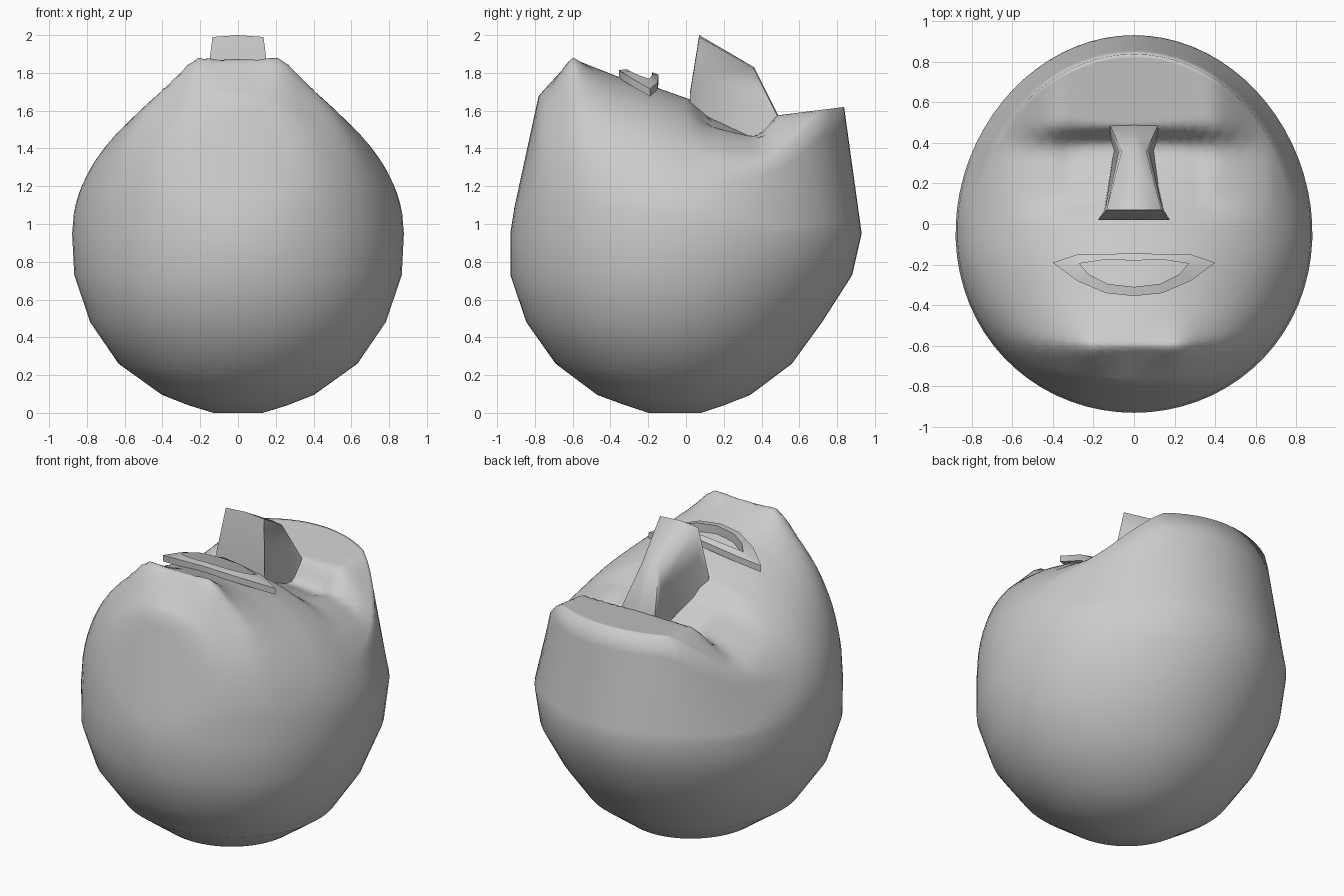
import bpy
from math import sin, cos, pi, sqrt, exp, radians

if "Cube" in bpy.data.objects:
    bpy.data.objects.remove(bpy.data.objects["Cube"])

def lerp_table(tab, y):
    for (a, za), (b, zb) in zip(tab, tab[1:]):
        if y <= b:
            return za + (zb - za) * max(0, (y - a) / (b - a))
    return tab[-1][1]

def step(a, b, v):
    return min(1, max(0, (v - a) / (b - a)))

def make(name, verts, faces, angle):
    me = bpy.data.meshes.new(name)
    me.from_pydata(verts, [], faces)
    me.update()
    ob = bpy.data.objects.new(name, me)
    bpy.context.collection.objects.link(ob)
    bpy.ops.object.select_all(action='DESELECT')
    ob.select_set(True)
    bpy.context.view_layer.objects.active = ob
    bpy.ops.object.mode_set(mode='EDIT')
    bpy.ops.mesh.select_all(action='SELECT')
    bpy.ops.mesh.normals_make_consistent(inside=False)
    bpy.ops.object.mode_set(mode='OBJECT')
    bpy.ops.object.shade_smooth_by_angle(angle=radians(angle))
    return ob

def loft(rings):
    n = len(rings[0])
    verts = [v for r in rings for v in r]
    faces = [(i*n + j, i*n + (j+1) % n, (i+1)*n + (j+1) % n, (i+1)*n + j)
             for i in range(len(rings) - 1) for j in range(n)]
    faces += [tuple(range(n)), tuple(range(len(verts) - n, len(verts)))]
    return verts, faces

# Head lying on its back: the face is a height field over an oval outline
RX, RY, RIM = .878, .93, .95
face = [(-.93, .95), (-.91, 1.08), (-.78, 1.68), (-.6, 1.875), (-.36, 1.78),
        (-.15, 1.72), (.02, 1.66), (.48, 1.575), (.84, 1.62), (.93, .95)]
socket = [(.02, 0), (.12, .07), (.35, .14), (.40, .13), (.48, .0)]

def face_z(x, y, r):
    ax = abs(x)
    if r > .999:
        return RIM
    w = RX * sqrt(1 - (y / RY) ** 2)
    dome = RIM + (lerp_table(face, y) - RIM) * sqrt(max(0, 1 - (ax / w) ** 2))
    # squared chin
    dome += .055 * exp(-((ax - .22) / .09) ** 2 - ((y + .62) / .1) ** 2)
    # flat forehead ending in a steep wall
    k = min(1, .9 / max(r, .01))
    flat = lerp_table(face, y * k) - 1.1 * max(0, ax * k - .4) ** 1.2
    wall = RIM + (flat - RIM) * step(1, .9, r)
    b = step(.1, .46, y)
    return dome * (1 - b) + wall * b - lerp_table(socket, y) * step(.68, .32, ax)

N = 72
def oval(y0, y1, hx, zf):
    ring = []
    for k in range(N):
        a = 2 * pi * k / N
        y = (y0 + y1) / 2 + (y1 - y0) / 2 * sin(a)
        x = hx * cos(a)
        ring.append((x * (1 - .05 * y), y, zf(x, y)))
    return ring

rings = [oval(-RY * r, RY * r, RX * r, lambda x, y, r=r: face_z(x, y, r))
         for r in [i * .02 + .02 for i in range(45)] + [.92, .94, .96, .978, .99, 1]]
# skull below the rim: z, front y, back y, half width
skull = [(.73, -.93, .88, .866), (.48, -.845, .72, .78), (.26, -.69, .56, .63),
         (.095, -.47, .34, .40), (.04, -.32, .2, .26), (0, -.2, .08, .13)]
rings += [oval(y0, y1, hx, lambda x, y, z=z: z) for z, y0, y1, hx in skull]
make("head", *loft(rings), 100)

# Nose: y, ridge half width, ridge height, base half width
nose = [(.49, .12, 1.57, .14), (.36, .06, 1.83, .10), (.07, .135, 2.0, .15), (.02, .175, 1.69, .18)]
rings = [[(-b, y, 1.42), (-(w * .6 + b * .4), y, z * .65 + 1.42 * .35), (-w, y, z - .01), (0, y, z),
          (w, y, z - .01), (w * .6 + b * .4, y, z * .65 + 1.42 * .35), (b, y, 1.42)]
         for y, w, z, b in nose]
make("nose", *loft(rings), 80)

# Lips: a ring between two mirrored outlines, curved back at the corners
def outline(right):
    return right + [(-x, y) for x, y in reversed(right) if x > 0]

outer = outline([(0, -.145), (.28, -.15), (.40, -.19), (.28, -.28), (.14, -.34), (0, -.355)])
inner = outline([(0, -.18), (.14, -.175), (.27, -.195), (.22, -.25), (.13, -.295), (0, -.31)])
n = len(outer)
def lip_z(x, y, d):
    return 1.79 - .12 * (y + .15) - .5 * x * x + d
verts = [(x, y, lip_z(x, y, d)) for loop, d in ((outer, -.04), (outer, 0), (inner, .01), (inner, -.05))
         for x, y in loop]
faces = [(i*n + j, i*n + (j+1) % n, ((i+1) % 4)*n + (j+1) % n, ((i+1) % 4)*n + j)
         for i in range(4) for j in range(n)]
make("lips", verts, faces, 30)
